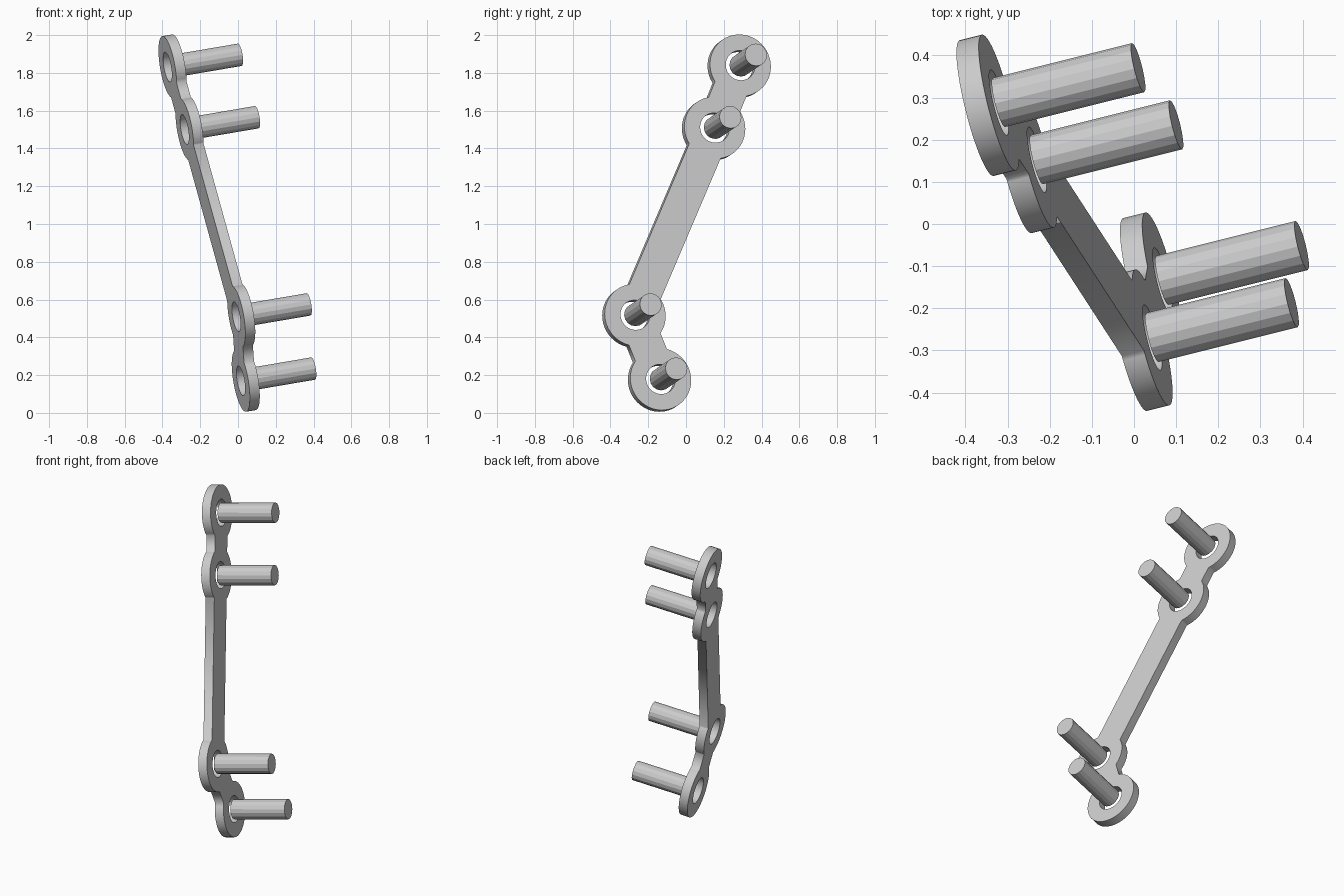
import bpy
import math
from mathutils import Matrix, Vector

cube = bpy.data.objects.get("Cube")
if cube:
    bpy.data.objects.remove(cube)

RING, HOLE, SCREW = 0.166, 0.08, 0.06
HALF_BAR, THICK, LENGTH = 0.093, 0.055, 0.345
STEPS = 40

# Tilted frame of the plate: local z is the direction the screws point
normal = Vector((1, 0.25, 0.17)).normalized()
side = Vector((0, 0, 1)).cross(normal).normalized()
up = normal.cross(side)

# Centres of the ring faces, from top to bottom
centres = [Vector(c) for c in ((-0.325, 0.287, 1.839), (-0.233, 0.152, 1.509),
                               (0.048, -0.268, 0.519), (0.07, -0.133, 0.179))]
face_height = sum(c.dot(normal) for c in centres) / len(centres)
flat = [Vector((c.dot(side), c.dot(up))) for c in centres]
frame = Matrix((side, up, normal)).transposed().to_4x4()


def arc(centre, radius, start, sweep, count):
    angles = [start + sweep * i / count for i in range(count + 1)]
    return [centre + radius * Vector((math.cos(a), math.sin(a))) for a in angles]


def direction(a, b):
    return math.atan2(b.y - a.y, b.x - a.x)


# Plate outline: walk down one side of the ring chain and back up the other
corner = math.asin(HALF_BAR / RING)
walk = [0, 1, 2, 3, 2, 1]
outline = []
for k, i in enumerate(walk):
    c = flat[i]
    start = direction(c, flat[walk[k - 1]]) + corner
    end = direction(c, flat[walk[(k + 1) % len(walk)]]) - corner
    outline += arc(c, RING, start, (end - start) % math.tau, STEPS)

loops = [outline] + [arc(c, HOLE, 0, math.tau, STEPS)[:-1] for c in flat]

# Plate with through holes, extruded from a filled flat curve
curve = bpy.data.curves.new("plate", "CURVE")
curve.dimensions = "2D"
curve.fill_mode = "BOTH"
curve.extrude = THICK / 2
for loop in loops:
    spline = curve.splines.new("POLY")
    spline.points.add(len(loop) - 1)
    for point, co in zip(spline.points, loop):
        point.co = (co.x, co.y, 0, 1)
    spline.use_cyclic_u = True
plate = bpy.data.objects.new("plate", curve)
bpy.context.collection.objects.link(plate)
plate.matrix_world = frame @ Matrix.Translation((0, 0, face_height - THICK / 2))
bpy.ops.object.select_all(action="DESELECT")
plate.select_set(True)
bpy.context.view_layer.objects.active = plate
bpy.ops.object.convert(target="MESH")

# Faceted screw shafts standing out of the holes
for n, c in enumerate(flat, 1):
    bpy.ops.mesh.primitive_cylinder_add(vertices=16, radius=SCREW, depth=LENGTH)
    screw = bpy.context.object
    screw.name = f"screw_{n}"
    screw.matrix_world = frame @ Matrix.Translation((c.x, c.y, face_height + LENGTH / 2))
